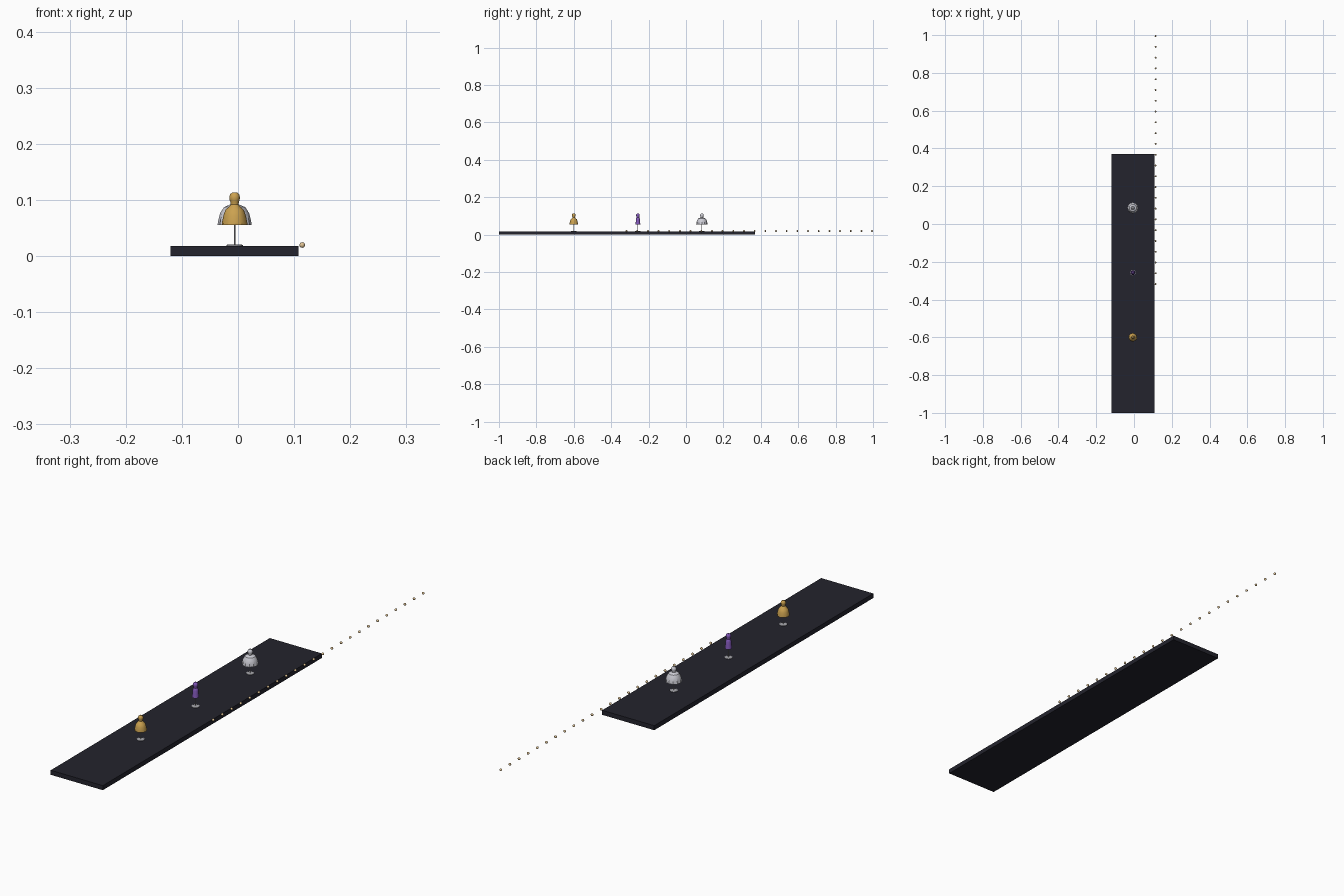
import bpy, bmesh, math

cube = bpy.data.objects.get("Cube")
if cube:
    bpy.data.objects.remove(cube, do_unlink=True)

CX = -0.006      # centre line of the runway
TOP = 0.018      # runway surface height


def material(name, rgb, rough=0.6):
    m = bpy.data.materials.new(name)
    m.use_nodes = True
    m.diffuse_color = (*rgb, 1)
    bsdf = m.node_tree.nodes["Principled BSDF"]
    bsdf.inputs["Base Color"].default_value = (*rgb, 1)
    bsdf.inputs["Roughness"].default_value = rough
    return m


charcoal = material("charcoal", (0.017, 0.017, 0.026))
gold = material("gold", (0.6, 0.36, 0.08))
purple = material("purple", (0.23, 0.1, 0.5))
silver = material("silver", (0.62, 0.62, 0.68))
steel = material("steel grey", (0.4, 0.4, 0.43))
warm = material("warm light", (0.75, 0.55, 0.3))


def finish(name, bm, mat, smooth=None):
    bmesh.ops.recalc_face_normals(bm, faces=bm.faces)
    mesh = bpy.data.meshes.new(name)
    bm.to_mesh(mesh)
    bm.free()
    mesh.materials.append(mat)
    obj = bpy.data.objects.new(name, mesh)
    bpy.context.collection.objects.link(obj)
    if smooth:
        mesh.shade_smooth()
        mesh.set_sharp_from_angle(angle=math.radians(smooth))
    return obj


def lathe(name, profile, y, mat, sides=16, flute=0.0, smooth=None):
    """Turn (radius, height) points about a vertical axis; flute pleats the lower rings."""
    bm = bmesh.new()
    rings = []
    for i, (r, z) in enumerate(profile):
        depth = flute * max(0, 1 - i / 3)
        ring = []
        for k in range(sides):
            a = math.tau * k / sides
            rr = r * (1 - depth * (k % 2))
            ring.append(bm.verts.new((CX + rr * math.cos(a), y + rr * math.sin(a), z)))
        rings.append(ring)
    for low, high in zip(rings, rings[1:]):
        for k in range(sides):
            n = (k + 1) % sides
            bm.faces.new((low[k], low[n], high[n], high[k]))
    bm.faces.new(rings[0][::-1])
    bm.faces.new(rings[-1])
    return finish(name, bm, mat, smooth)


# Runway slab
bm = bmesh.new()
bmesh.ops.create_cube(bm, size=1)
bmesh.ops.scale(bm, vec=(0.228, 1.37, TOP), verts=bm.verts)
bmesh.ops.translate(bm, vec=(CX, -0.315, TOP / 2), verts=bm.verts)
finish("runway", bm, charcoal)

# Garment outlines, hem to shoulder
bust = [(0.007, 0.092), (0.0075, 0.096), (0.009, 0.1), (0.0095, 0.105),
        (0.008, 0.11), (0.004, 0.1135)]
bell = [(0.023, 0.055), (0.0225, 0.06), (0.02, 0.072), (0.0165, 0.082), (0.009, 0.089)]
column = [(0.013, 0.055), (0.0125, 0.06), (0.011, 0.072), (0.0105, 0.082), (0.009, 0.089)]
dome = [(0.0305, 0.055), (0.029, 0.064), (0.026, 0.076), (0.019, 0.087), (0.01, 0.091)]

# Three dress forms on slim stands
for label, y, mat, outline, flute in (
        ("gold", -0.6, gold, bell, 0.06),
        ("purple", -0.257, purple, column, 0.04),
        ("silver", 0.085, silver, dome, 0.1)):
    lathe(label + "_dress_form", outline + bust, y, mat, 24, flute, 35)
    lathe(label + "_stand_base", [(0.0145, TOP), (0.0145, 0.0195), (0.012, 0.0205)], y, steel, 20)
    lathe(label + "_stand_pole", [(0.0014, 0.02), (0.0014, 0.056)], y, steel, 8)

# Row of small lights along the left edge, running past the back
COUNT = 24
bm = bmesh.new()
bmesh.ops.create_uvsphere(bm, u_segments=12, v_segments=8, radius=0.005)
bulb = finish("edge_light", bm, warm, 40)
for i in range(COUNT):
    light = bulb if i == 0 else bulb.copy()
    light.name = f"edge_light_{i + 1}"
    light.location = (0.1145, -0.318 + i * 1.313 / (COUNT - 1), 0.0195)
    if i:
        bpy.context.collection.objects.link(light)
